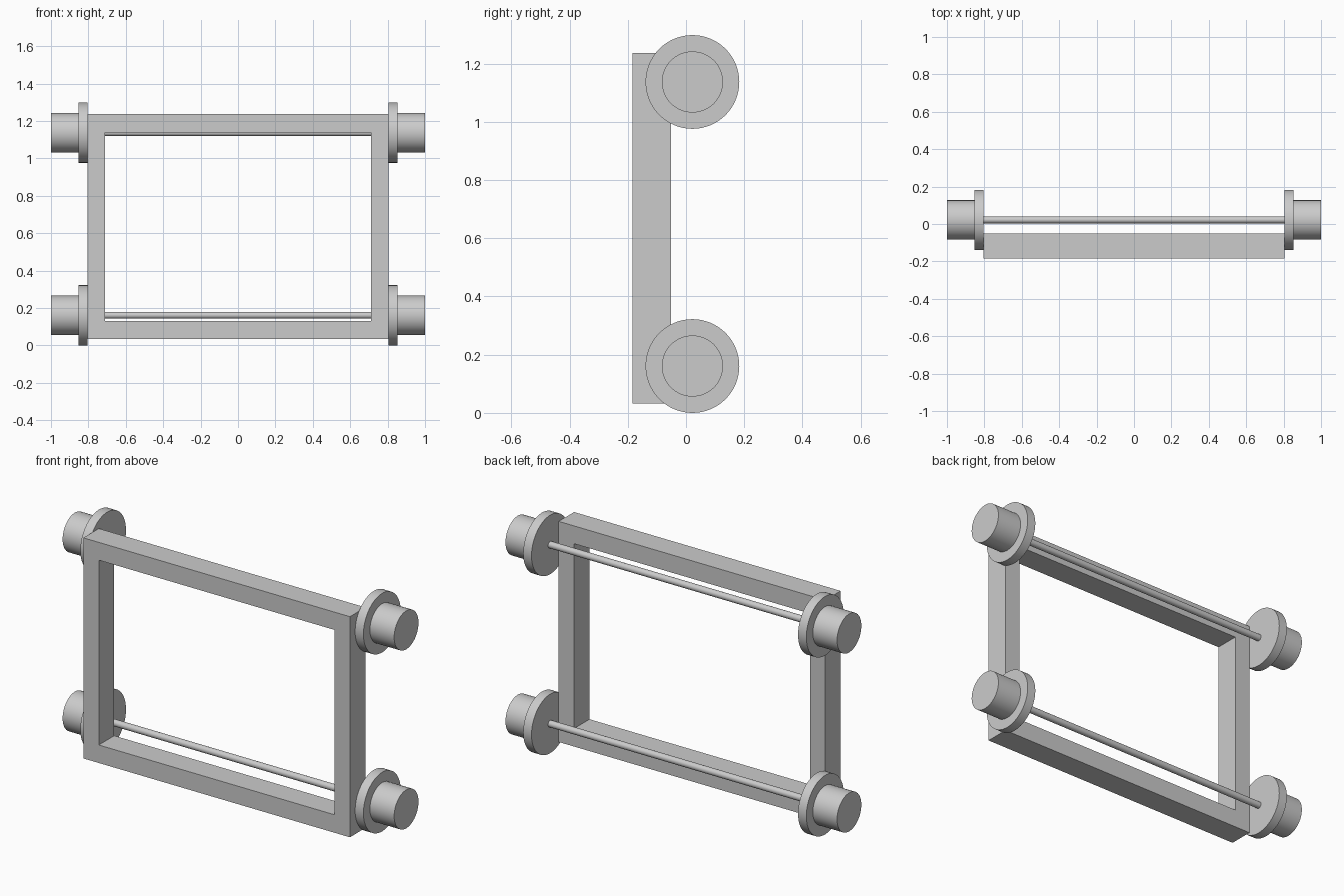
import bpy, bmesh
from math import pi

if "Cube" in bpy.data.objects:
    bpy.data.objects.remove(bpy.data.objects["Cube"])

HALF_W = 0.804          # frame half width, where the flanges begin
ROLLER_Y = 0.022
ROLLER_Z = {"lower": 0.161, "upper": 1.137}


def add_cylinder(name, x0, x1, y, z, r, sides=64):
    """Cylinder lying along x between x0 and x1."""
    bpy.ops.mesh.primitive_cylinder_add(
        vertices=sides, radius=r, depth=abs(x1 - x0),
        location=((x0 + x1) / 2, y, z), rotation=(0, pi / 2, 0))
    ob = bpy.context.object
    ob.name = name
    bpy.ops.object.shade_smooth_by_angle()
    return ob


def add_frame(name, x, z0, z1, ix, iz0, iz1, y0, y1):
    """Rectangular ring in the xz plane, extruded from y0 to y1."""
    bm = bmesh.new()
    outer = [bm.verts.new(p) for p in
             ((-x, y0, z0), (x, y0, z0), (x, y0, z1), (-x, y0, z1))]
    inner = [bm.verts.new(p) for p in
             ((-ix, y0, iz0), (ix, y0, iz0), (ix, y0, iz1), (-ix, y0, iz1))]
    faces = [bm.faces.new((outer[i], outer[(i + 1) % 4],
                           inner[(i + 1) % 4], inner[i])) for i in range(4)]
    ext = bmesh.ops.extrude_face_region(bm, geom=faces, use_keep_orig=True)
    moved = [g for g in ext["geom"] if isinstance(g, bmesh.types.BMVert)]
    bmesh.ops.translate(bm, verts=moved, vec=(0, y1 - y0, 0))
    bmesh.ops.recalc_face_normals(bm, faces=bm.faces[:])
    mesh = bpy.data.meshes.new(name)
    bm.to_mesh(mesh)
    bm.free()
    ob = bpy.data.objects.new(name, mesh)
    bpy.context.collection.objects.link(ob)


# Rectangular front frame
add_frame("front_frame", HALF_W, 0.033, 1.236, 0.711, 0.131, 1.139, -0.184, -0.051)

# Two axles, each with a flange and hub at both ends
for level, z in ROLLER_Z.items():
    add_cylinder(f"{level}_axle", -HALF_W, HALF_W, ROLLER_Y, z, 0.018, 32)
    for side, s in (("left", -1), ("right", 1)):
        add_cylinder(f"{level}_{side}_flange", s * HALF_W, s * 0.854, ROLLER_Y, z, 0.161)
        add_cylinder(f"{level}_{side}_hub", s * 0.854, s * 1.0, ROLLER_Y, z, 0.105)
